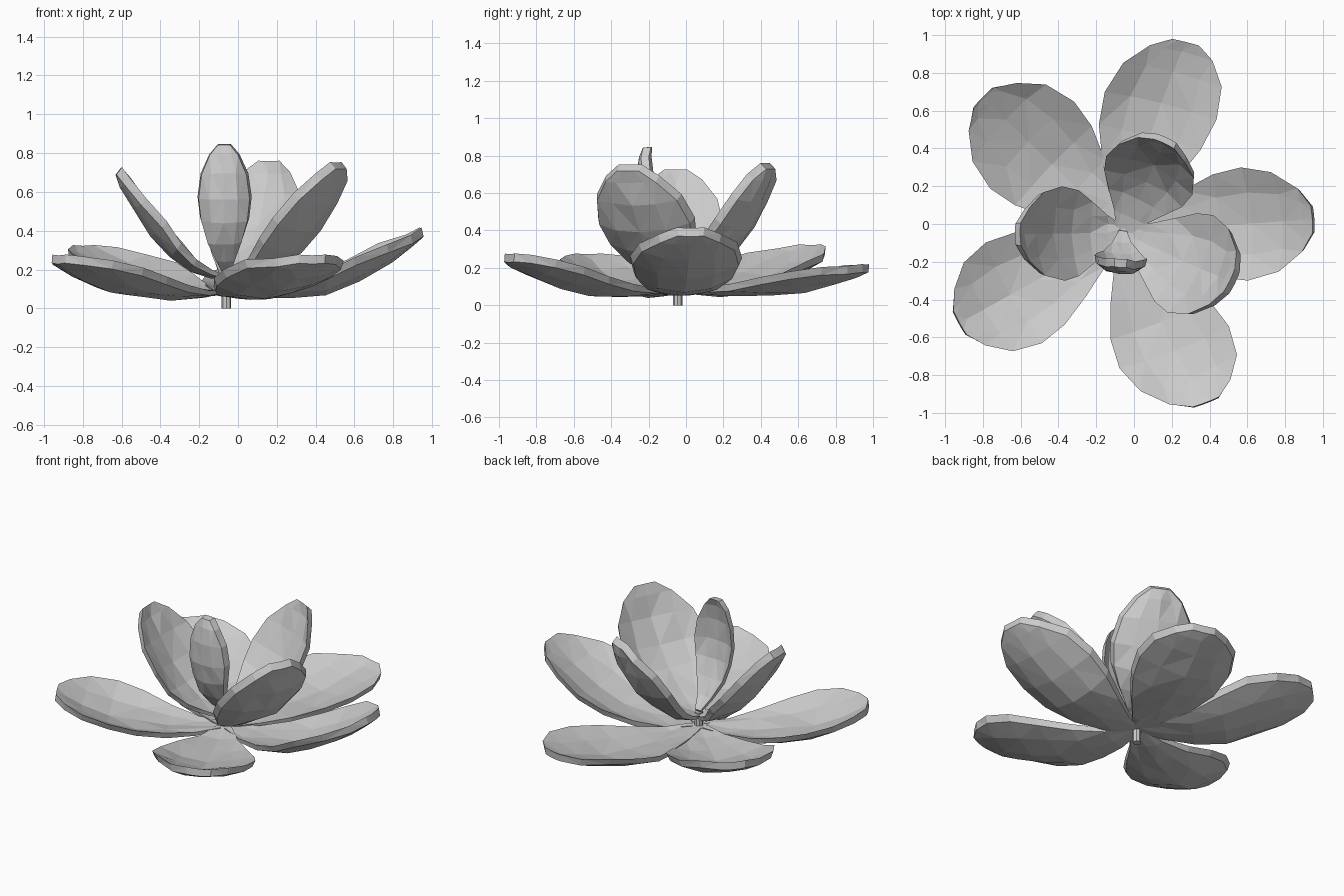
import bpy, bmesh, math, random
from mathutils import Vector

if "Cube" in bpy.data.objects:
    bpy.data.objects.remove(bpy.data.objects["Cube"])

random.seed(4)
CENTRE = Vector((-0.06, -0.045, 0))

grey = bpy.data.materials.new("petal_grey")
grey.use_nodes = True
grey.diffuse_color = (0.6, 0.6, 0.6, 1)
grey.node_tree.nodes["Principled BSDF"].inputs["Base Color"].default_value = (0.6, 0.6, 0.6, 1)

# Outline: position along the petal, share of the full width
OUTLINE = [(0, .15), (.12, .36), (.28, .66), (.46, .91),
           (.64, 1), (.82, .88), (.94, .56), (1, .24)]
ACROSS = (-1, -.55, 0, .55, 1)


def finish(name, bm):
    bmesh.ops.recalc_face_normals(bm, faces=bm.faces)
    mesh = bpy.data.meshes.new(name)
    bm.to_mesh(mesh)
    bm.free()
    mesh.materials.append(grey)
    obj = bpy.data.objects.new(name, mesh)
    bpy.context.collection.objects.link(obj)
    return obj


def petal(name, angle, base, bend, tip, width, cup, sweep=0, thick=.04):
    """Cupped petal along a curve of (radius, height) points; sweep leans it sideways."""
    a = math.radians(angle)
    out = Vector((math.cos(a), math.sin(a), 0))
    side = Vector((-out.y, out.x, 0))
    p0, p1, p2 = (out * r + Vector((0, 0, z)) for r, z in (base, bend, tip))
    bm = bmesh.new()
    layers = [[], []]
    for t, w in OUTLINE:
        tangent = ((p1 - p0) * (1 - t) + (p2 - p1) * t).normalized()
        normal = tangent.cross(side)
        rows = [[], []]
        for s in ACROSS:
            # Slightly smaller outer skin, so the rim bevels on the underside
            wobble = random.uniform(-.008, .008) if 0 < t < 1 else 0
            for layer, (scale, reach, lift) in enumerate(((.94, .98, 0), (1, 1, thick))):
                u = t * reach
                mid = p0 * (1 - u) ** 2 + p1 * 2 * u * (1 - u) + p2 * u * u
                rise = cup * (s * w) ** 2 + lift * min(1, .4 + t * 2) + wobble
                across = s * w * width / 2 * scale + sweep * t * t
                pos = CENTRE + mid + side * across + normal * rise
                rows[layer].append(bm.verts.new(pos))
        for layer in (0, 1):
            layers[layer].append(rows[layer])
    for grid in layers:
        for r0, r1 in zip(grid, grid[1:]):
            for i in range(len(ACROSS) - 1):
                bm.faces.new((r0[i], r0[i + 1], r1[i + 1], r1[i]))

    # Rim joining both skins
    def loop(g):
        return (g[0] + [r[-1] for r in g[1:-1]] + g[-1][::-1]
                + [r[0] for r in g[-2:0:-1]])
    lo, hi = loop(layers[0]), loop(layers[1])
    for i in range(len(lo)):
        j = (i + 1) % len(lo)
        bm.faces.new((lo[i], lo[j], hi[j], hi[i]))
    bmesh.ops.triangulate(bm, faces=bm.faces)
    return finish(name, bm)


# Wide outer petals
petal("outer_petal_left", 4, (.02, .08), (.6, -.06), (1.035, .385), .6, .09)
petal("outer_petal_back", 76, (.02, .08), (.6, -.02), (1.075, .18), .61, .07, sweep=-.08)
petal("outer_petal_back_right", 136, (.02, .08), (.6, -.04), (1.05, .29), .64, .09)
petal("outer_petal_front_right", 209, (.02, .08), (.6, -.04), (1.01, .24), .61, .09)
petal("outer_petal_front", -69, (.02, .08), (.6, -.04), (1.02, .24), .62, .08, sweep=.09)

# Raised inner petals
petal("inner_petal_back", 65, (0, .15), (.42, .18), (.56, .75), .5, .07)
petal("inner_petal_right", 181, (0, .15), (.35, .15), (.58, .71), .5, .07)
petal("inner_petal_front_left", -26, (0, .15), (.48, .16), (.66, .74), .57, .08, sweep=.02)
petal("inner_petal_front", 266, (0, .18), (.33, .42), (.18, .86), .28, .05)

# Short stem
bm = bmesh.new()
bmesh.ops.create_cone(bm, cap_ends=True, segments=8, radius1=.025, radius2=.025, depth=.18)
bmesh.ops.translate(bm, verts=bm.verts, vec=CENTRE + Vector((0, 0, .09)))
finish("stem", bm)
